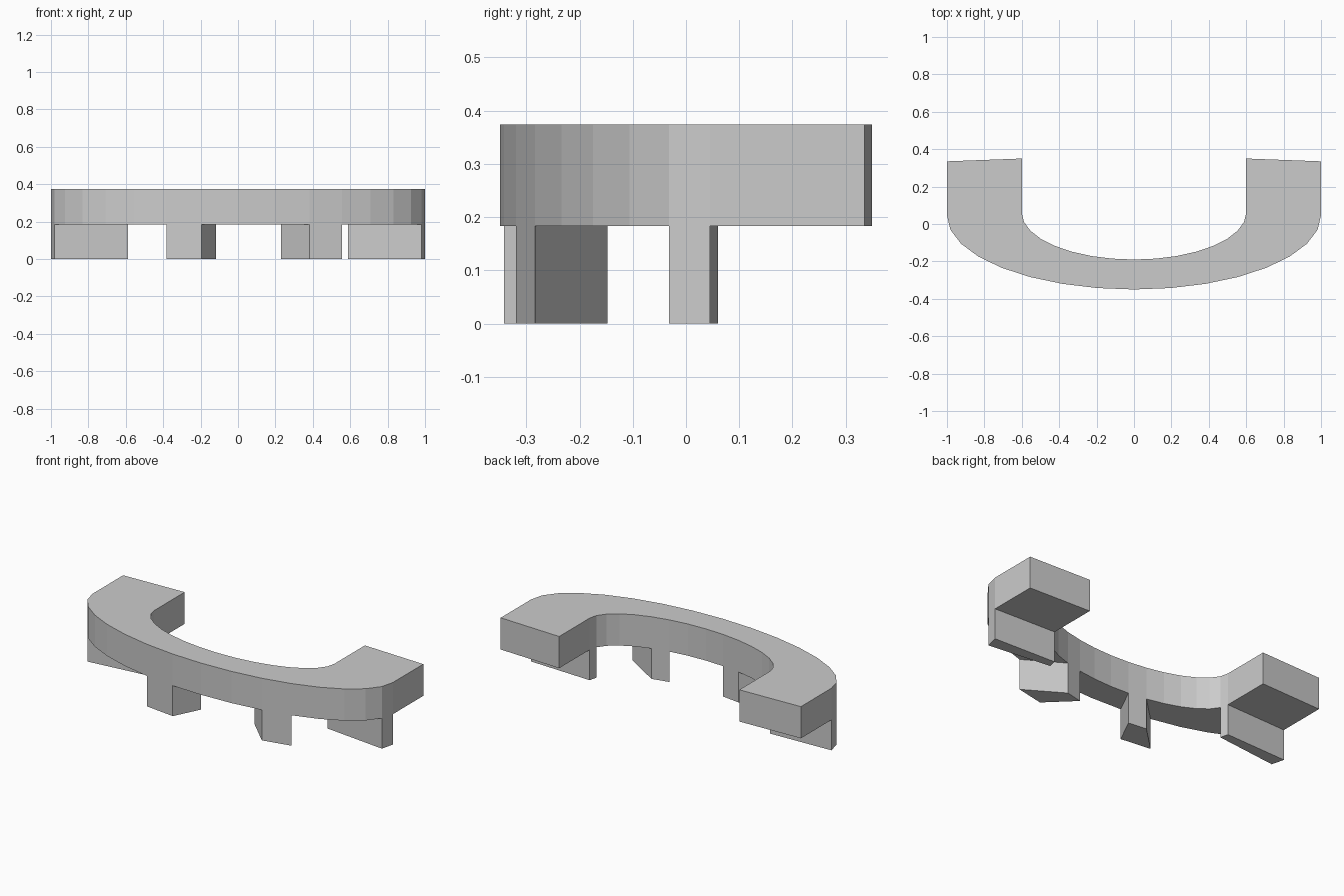
import bpy, bmesh, math

if "Cube" in bpy.data.objects:
    bpy.data.objects.remove(bpy.data.objects["Cube"])

Z_LEG, Z_TOP = 0.183, 0.374
STEPS = 16  # arc segments from the left end to the right end


def pair(i):
    """Outer and inner plan points at arc step i."""
    a = math.pi * i / STEPS
    c, s = -math.cos(a), math.sin(a)
    return ((c, 0.045 - 0.395 * s), (0.6 * c, 0.06 - 0.25 * s))


def sweep_prism(name, pairs, z0, z1):
    """Closed solid from consecutive outer/inner plan pairs."""
    bm = bmesh.new()
    rings = []
    for o, n in pairs:
        rings.append([bm.verts.new(p) for p in
                      ((*o, z0), (*n, z0), (*n, z1), (*o, z1))])
    for r, q in zip(rings, rings[1:]):
        for k in range(4):
            j = (k + 1) % 4
            bm.faces.new((r[k], r[j], q[j], q[k]))
    bm.faces.new(rings[0])
    bm.faces.new(rings[-1][::-1])
    bmesh.ops.recalc_face_normals(bm, faces=bm.faces)
    mesh = bpy.data.meshes.new(name)
    bm.to_mesh(mesh)
    bm.free()
    obj = bpy.data.objects.new(name, mesh)
    bpy.context.collection.objects.link(obj)
    return obj


# Curved counter slab with straight ends
ends = [((s, 0.335), (0.6 * s, 0.35)) for s in (-1, 1)]
arc = [pair(i) for i in range(STEPS + 1)]
sweep_prism("curved_slab", [ends[0]] + arc + [ends[1]], Z_LEG, Z_TOP)

# Legs, each filling one arc segment below the slab
for name, i in (("left_end_leg", 0), ("left_middle_leg", 6),
                ("right_middle_leg", 10), ("right_end_leg", 15)):
    sweep_prism(name, [pair(i), pair(i + 1)], 0, Z_LEG)
